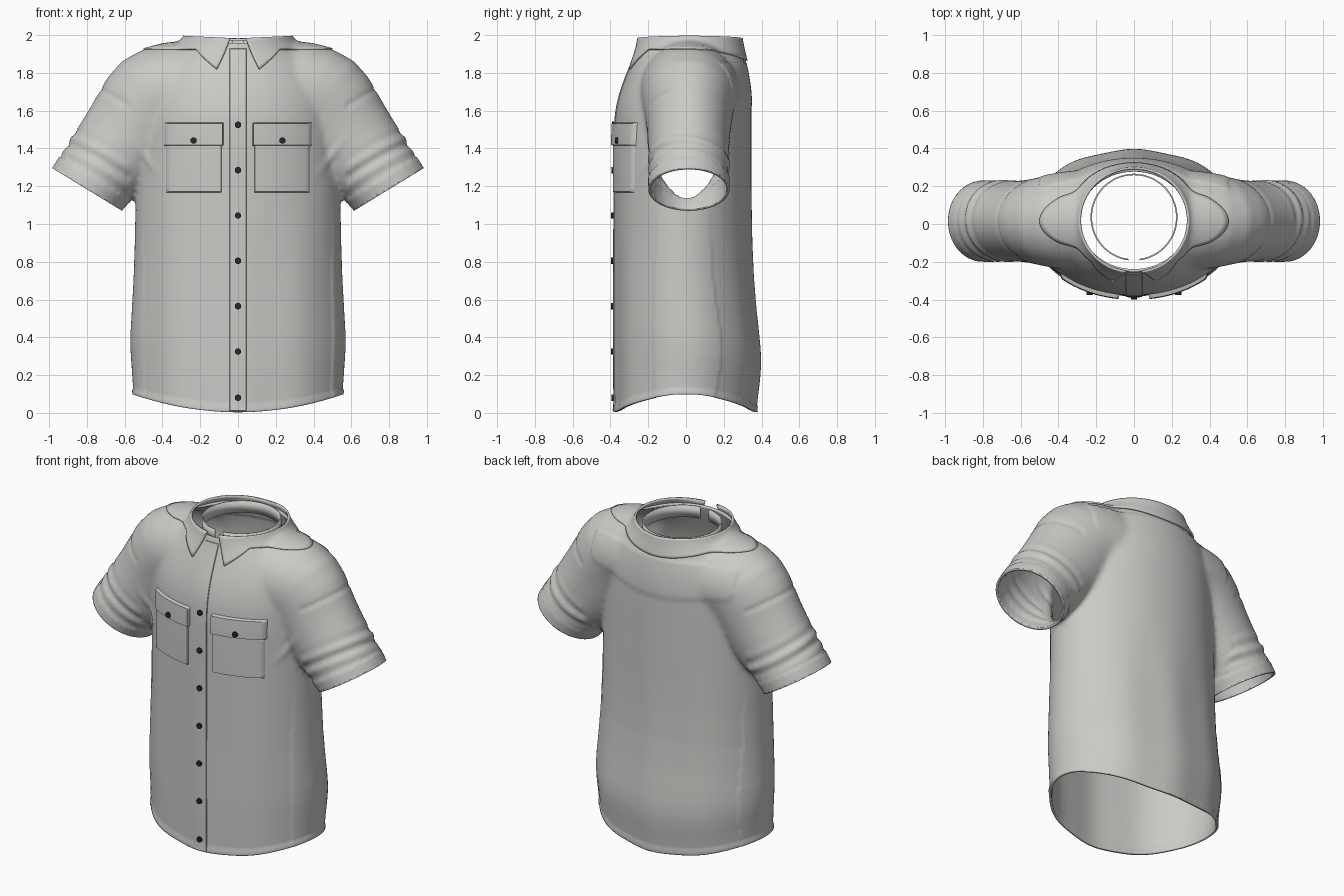
import bpy, bmesh, math
from mathutils import Vector
from mathutils.bvhtree import BVHTree

if "Cube" in bpy.data.objects:
    bpy.data.objects.remove(bpy.data.objects["Cube"], do_unlink=True)


def material(name, rgb):
    m = bpy.data.materials.new(name)
    m.use_nodes = True
    m.diffuse_color = (*rgb, 1)
    m.node_tree.nodes["Principled BSDF"].inputs["Base Color"].default_value = (*rgb, 1)
    return m


FABRIC = material("light grey cloth", (0.6, 0.59, 0.57))
DARK = material("dark button", (0.02, 0.02, 0.022))


def add_object(name, bm, mat):
    me = bpy.data.meshes.new(name)
    bm.to_mesh(me)
    ob = bpy.data.objects.new(name, me)
    bpy.context.collection.objects.link(ob)
    me.materials.append(mat)
    for p in me.polygons:
        p.use_smooth = True
    return ob


def smooth(ob, degrees=40):
    bpy.ops.object.select_all(action="DESELECT")
    ob.select_set(True)
    bpy.context.view_layer.objects.active = ob
    bpy.ops.object.shade_smooth_by_angle(angle=math.radians(degrees))


def loft(bm, rings):
    """Skin closed rings of points and cap both ends."""
    loops = [[bm.verts.new(p) for p in ring] for ring in rings]
    n = len(loops[0])
    for a, b in zip(loops, loops[1:]):
        for i in range(n):
            k = (i + 1) % n
            bm.faces.new((a[i], a[k], b[k], b[i]))
    bm.faces.new(loops[0][::-1])
    bm.faces.new(loops[-1])


SEG = 40
ANGLES = [2 * math.pi * i / SEG for i in range(SEG)]

# Torso and neck: height, half width, front y, back y
torso = [(-.2, .555, -.375, .36), (-.1, .555, -.375, .36), (.1, .56, -.378, .38),
         (.25, .572, -.38, .402), (.4, .576, -.38, .388), (.7, .553, -.38, .352),
         (1.1, .545, -.38, .348), (1.5, .535, -.384, .348), (1.62, .52, -.37, .348),
         (1.72, .5, -.342, .342), (1.82, .45, -.302, .324), (1.9, .36, -.268, .304),
         (1.95, .287, -.252, .291), (2.06, .25, -.235, .277), (2.15, .25, -.235, .277)]
solid = bmesh.new()
loft(solid, [[Vector((a * math.cos(t), (yf + yb) / 2 + (yb - yf) / 2 * math.sin(t), z))
              for t in ANGLES] for z, a, yf, yb in torso])

# Sleeves: distance up from the cuff, radius, half depth
AXIS = Vector((-.52, 0, .854))
OUT = Vector((.854, 0, .52))
CUFF_TOP = Vector((.98, .015, 1.29))
sleeve = [(CUFF_TOP + AXIS * d - OUT * r, OUT * r, w) for d, r, w in
          [(-.2, .21, .21), (-.1, .21, .21), (0, .21, .21), (.1, .222, .212),
           (.22, .25, .213), (.34, .27, .216), (.45, .285, .225)]]
# Shoulder rings turning in towards the neck
sleeve += [(Vector((.44, .015, 1.66)), Vector((.2, 0, .22)), .245),
           (Vector((.33, .015, 1.69)), Vector((.05, 0, .277)), .265),
           (Vector((.15, .015, 1.69)), Vector((0, 0, .27)), .27),
           (Vector((0, .015, 1.69)), Vector((0, 0, .26)), .27)]
for side in (1, -1):
    loft(solid, [[Vector((side * p.x, p.y, p.z)) for p in
                  (c + up * math.cos(t) + Vector((0, w * math.sin(t), 0)) for t in ANGLES)]
                 for c, up, w in sleeve])
bmesh.ops.recalc_face_normals(solid, faces=solid.faces)

# Blend the solids into one skin
shirt = add_object("shirt", solid, FABRIC)
shirt.modifiers.new("round", "SUBSURF").levels = 1
remesh = shirt.modifiers.new("fuse", "REMESH")
remesh.mode = "VOXEL"
remesh.voxel_size = .016
relax = shirt.modifiers.new("relax", "SMOOTH")
relax.factor, relax.iterations = .5, 10
graph = bpy.context.evaluated_depsgraph_get()
skin = bmesh.new()
skin.from_mesh(bpy.data.meshes.new_from_object(shirt.evaluated_get(graph)))
shirt.modifiers.clear()


def cut(point, normal, keep_out=lambda f: True):
    faces = [f for f in skin.faces if keep_out(f)]
    edges = {e for f in faces for e in f.edges}
    verts = {v for f in faces for v in f.verts}
    bmesh.ops.bisect_plane(skin, geom=[*verts, *edges, *faces], plane_co=point,
                           plane_no=normal, clear_outer=True)


# Open the hem and both cuffs
cut((0, 0, 0), (0, 0, -1))
for side in (1, -1):
    cut((side * .8, 0, 1.18), (side * .52, 0, -.854),
        lambda f: all(v.co.x * side > .6 for v in f.verts))


def bump(x, centre, width):
    return math.exp(-((x - centre) / width) ** 2)


# Hem bands, cuffs, seams and soft folds
skin.normal_update()
moves = []
for v in skin.verts:
    x, y, z = v.co
    ax = abs(x)
    d = (Vector((ax, .015, z)) - CUFF_TOP).dot(AXIS)
    push = 0
    if z < .035:
        push += .005
    if ax > .57 and z > 1.0:
        push += .006 if d < .07 else 0
        push += .007 * bump(d, .17, .07) * math.sin(75 * d + 9 * y)
        push -= .006 * bump(d, .49, .013)
    if z < 1.2 and ax < .5:
        push += .004 * math.cos(19 * x) * min(1, (1.2 - z) * 2)
    if y > .08 and ax < .5:
        push += .006 / (1 + math.exp(-(z - 1.62 - .25 * x * x) * 150)) * (z < 1.85)
    if y < -.05 and .4 < ax < .58:
        push += .008 * bump(z - 1.3, (ax - .45) * 1.2, .03) * bump(ax, .5, .06)
    moves.append((v, v.normal * push))
for v, offset in moves:
    v.co += offset
    v.co.z += .004 + .095 * min(1, (v.co.x / .56) ** 2) * max(0, 1 - v.co.z / .5)
surface = BVHTree.FromBMesh(skin)
cut((0, 0, 1.958), (0, 0, 1))
skin.to_mesh(shirt.data)
for p in shirt.data.polygons:
    p.use_smooth = True
    p.material_index = 0
shell = shirt.modifiers.new("cloth thickness", "SOLIDIFY")
shell.thickness, shell.offset = .014, -1
smooth(shirt, 50)


def front_y(x, z):
    hit = surface.ray_cast(Vector((x, -2, z)), Vector((0, 1, 0)))[0]
    return hit.y if hit else -.25


def sheet(name, columns, rows, point, thickness=0):
    """Grid of points; rows run upward."""
    bm = bmesh.new()
    g = [[bm.verts.new(point(i, j)) for j in range(rows)] for i in range(columns)]
    for i in range(columns - 1):
        for j in range(rows - 1):
            bm.faces.new((g[i][j], g[i + 1][j], g[i + 1][j + 1], g[i][j + 1]))
    ob = add_object(name, bm, FABRIC)
    if thickness:
        s = ob.modifiers.new("thickness", "SOLIDIFY")
        s.thickness, s.offset = thickness, 0
    smooth(ob, 50)
    return ob


def patch(name, x0, x1, z0, z1, height, nx=20, nz=16, lip=.006):
    """Raised cloth patch following the chest, with edges tucked in."""
    def steps(a, b, n):
        inner = [a + lip + (b - a - 2 * lip) * i / (n - 3) for i in range(n - 2)]
        return [a, *inner, b]
    xs, zs = steps(x0, x1, nx), steps(z0, z1, nz)

    def point(i, j):
        edge = i in (0, nx - 1) or j in (0, nz - 1)
        return (xs[i], front_y(xs[i], zs[j]) - (-.003 if edge else height), zs[j])
    return sheet(name, nx, nz, point)


def button(name, x, z, lift):
    bpy.ops.mesh.primitive_cylinder_add(vertices=20, radius=.017, depth=.014,
                                        location=(x, front_y(x, z) - lift, z),
                                        rotation=(math.pi / 2, 0, 0))
    ob = bpy.context.object
    ob.name = name
    ob.data.materials.append(DARK)
    smooth(ob)


# Front placket and its buttons
patch("front_placket", -.046, .046, .01, 1.93, .005, nx=8, nz=80, lip=.003)
for i, z in enumerate((.08, .325, .565, .805, 1.045, 1.285, 1.525)):
    button(f"placket_button_{i + 1}", 0, z, .009)

# Chest pockets with buttoned flaps
for label, s in (("left", 1), ("right", -1)):
    lo, hi = sorted((s * .085, s * .382))
    patch(f"{label}_pocket", lo, hi, 1.165, 1.43, .012)
    patch(f"{label}_pocket_flap", lo - .008, hi + .008, 1.412, 1.537, .022)
    button(f"{label}_pocket_button", s * .235, 1.442, .026)

# Folded collar with two front points
COLS, ROWS = 121, 9


def collar_point(i, j):
    u, t = i / (COLS - 1), j / (ROWS - 1)
    start = .34 + (.15 - .34) * t
    a = start + (2 * math.pi - 2 * start) * u
    from_front = min(a, 2 * math.pi - a)
    low = 1.925 - .105 * max(0, 1 - (from_front - .34) / .45)
    if from_front < .34:
        low = 1.82
    low -= .06 * max(0, -math.cos(a)) ** 2
    high = 1.982 + .012 * abs(math.sin(a))
    z = low + (high - low) * t
    way = Vector((math.sin(a), -math.cos(a), 0))
    centre = Vector((0, .02, z))
    hit = surface.ray_cast(centre, way)[0]
    return (hit or centre + way * .265) + way * .008


sheet("collar", COLS, ROWS, collar_point, .012)


# Inner collar stand, open at the front
def stand_point(i, j):
    a = .13 + (2 * math.pi - .26) * i / 80
    return (.226 * math.sin(a), .036 - .226 * math.cos(a), 1.9 + .075 * j)


sheet("collar_stand", 81, 2, stand_point, .008)
